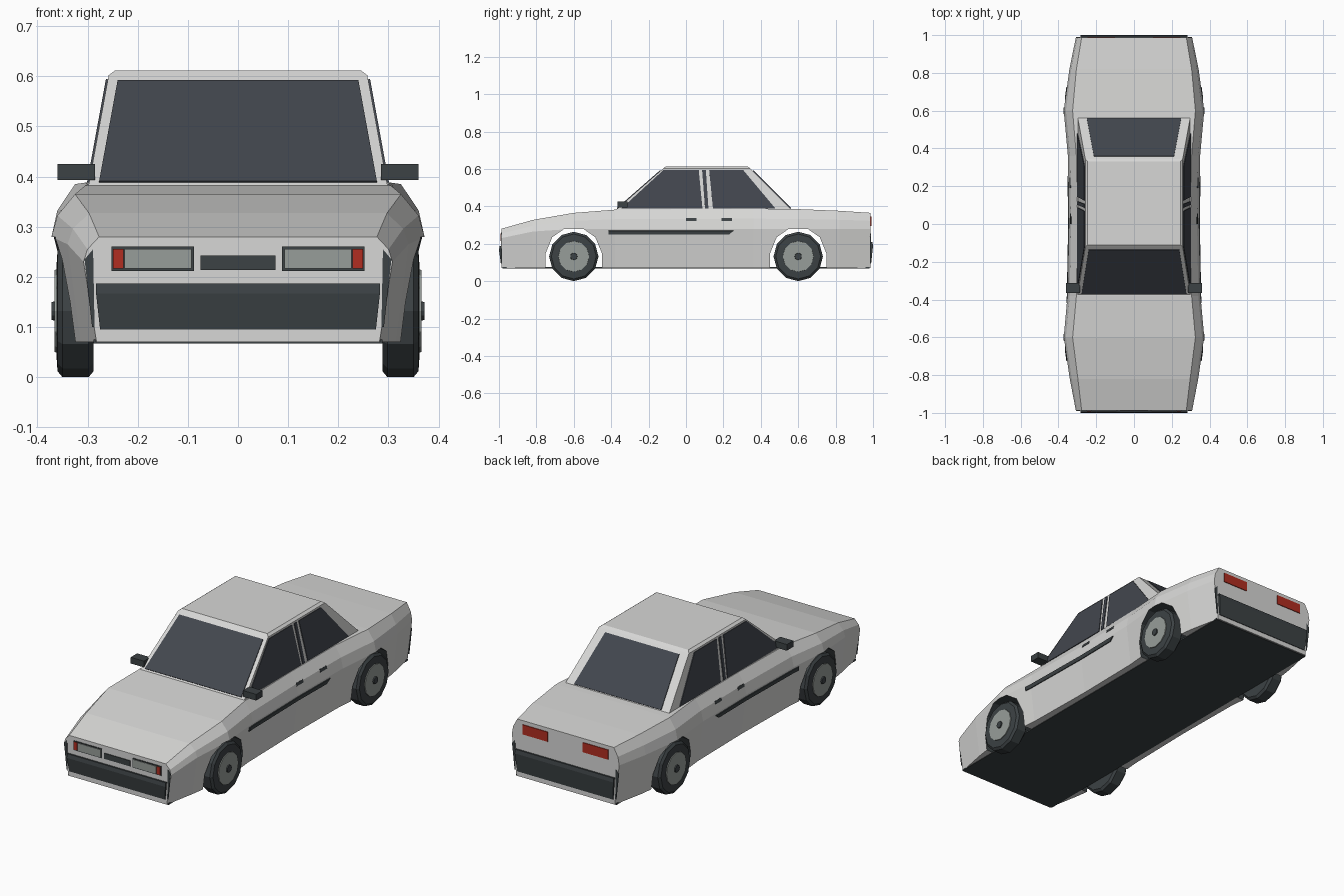
import bpy, bmesh, math
from mathutils import Vector

cube = bpy.data.objects.get("Cube")
if cube:
    bpy.data.objects.remove(cube, do_unlink=True)


def material(name, rgb):
    m = bpy.data.materials.new(name)
    m.use_nodes = True
    m.diffuse_color = (*rgb, 1)
    m.node_tree.nodes["Principled BSDF"].inputs["Base Color"].default_value = (*rgb, 1)
    return m


PAINT = material("light_grey_paint", (0.68, 0.68, 0.67))
GLASS = material("tinted_glass", (0.055, 0.062, 0.076))
TRIM = material("dark_trim", (0.045, 0.054, 0.058))
LENS = material("grey_lens", (0.31, 0.34, 0.32))
RED = material("red_lens", (0.44, 0.027, 0.015))


def loft(name, rings, mat):
    """Skin a list of equal-length rings and cap both ends."""
    bm = bmesh.new()
    loops = [[bm.verts.new(p) for p in ring] for ring in rings]
    n = len(loops[0])
    for a, b in zip(loops, loops[1:]):
        for i in range(n):
            j = (i + 1) % n
            bm.faces.new((a[i], a[j], b[j], b[i]))
    bm.faces.new(loops[0])
    bm.faces.new(loops[-1])
    bmesh.ops.recalc_face_normals(bm, faces=bm.faces)
    mesh = bpy.data.meshes.new(name)
    bm.to_mesh(mesh)
    bm.free()
    mesh.materials.append(mat)
    ob = bpy.data.objects.new(name, mesh)
    bpy.context.collection.objects.link(ob)
    return ob


def plate(name, pts, mat, height=0.004):
    """Thin panel lying on a surface, raised outward from the car."""
    pts = [Vector(p) for p in pts]
    n = (pts[1] - pts[0]).cross(pts[2] - pts[0]).normalized()
    if n.dot(sum(pts, Vector()) / len(pts) - Vector((0, 0, 0.3))) < 0:
        n = -n
    return loft(name, [[p - n * 0.002 for p in pts], [p + n * height for p in pts]], mat)


def box(name, x, y, z, mat):
    return loft(name, [[(a, y[0], z[0]), (a, y[1], z[0]), (a, y[1], z[1]), (a, y[0], z[1])]
                       for a in x], mat)


def both(maker, name, pts, *args):
    """Make a part on the left and mirror it to the right."""
    for side, s in (("left", 1), ("right", -1)):
        maker(f"{side}_{name}", [(s * x, y, z) for x, y, z in pts], *args)


# Lower body: y, top half-width, top height, widest half-width, its height
SECTIONS = [
    (-0.987, 0.277, 0.28, 0.308, 0.23),
    (-0.82, 0.297, 0.327, 0.34, 0.265),
    (-0.6, 0.325, 0.365, 0.372, 0.28),
    (-0.38, 0.305, 0.382, 0.352, 0.28),
    (0, 0.30, 0.385, 0.345, 0.28),
    (0.36, 0.305, 0.388, 0.35, 0.28),
    (0.6, 0.325, 0.385, 0.372, 0.28),
    (0.82, 0.305, 0.376, 0.342, 0.28),
    (0.987, 0.277, 0.365, 0.308, 0.28),
]
FLOOR = 0.07
TUCK = 0.026


def body_ring(y, wt, zt, wm, zm):
    half = [(wm - TUCK, FLOOR), (wm, zm), (wt + (wm - wt) * 0.75, (zm + zt) / 2), (wt, zt)]
    return [(x, y, z) for x, z in half] + [(-x, y, z) for x, z in reversed(half)]


body = loft("body", [body_ring(*s) for s in SECTIONS], PAINT)
body.data.materials.append(TRIM)

# Wheel arches cut through the body
ARCH = [(-0.15, 0), (-0.15, 0.15), (-0.115, 0.235), (-0.05, 0.28),
        (0.05, 0.28), (0.115, 0.235), (0.15, 0.15), (0.15, 0)]
for yc in (-0.6, 0.6):
    cutter = loft("arch_cutter", [[(x, yc + a, z) for a, z in ARCH] for x in (-0.5, 0.5)], TRIM)
    cutter.hide_render = True
    mod = body.modifiers.new("arch", "BOOLEAN")
    mod.operation = "DIFFERENCE"
    mod.solver = "EXACT"
    mod.object = cutter
    bpy.context.view_layer.objects.active = body
    bpy.ops.object.modifier_apply(modifier=mod.name)
    bpy.data.objects.remove(cutter, do_unlink=True)
for f in body.data.polygons:
    lining = (abs(abs(f.center.y) - 0.6) < 0.152 and f.center.z < 0.285
              and abs(f.normal.x) < 0.05)
    f.material_index = 1 if lining else 0

box("floor", (-0.288, 0.288), (-0.98, 0.98), (0.067, 0.075), TRIM)

# Cabin: half-width, front y, rear y, height
CABIN = [(0.30, -0.385, 0.575, 0.372), (0.258, -0.122, 0.345, 0.602), (0.245, -0.11, 0.33, 0.612)]
loft("cabin", [[(w, f, z), (w, r, z), (-w, r, z), (-w, f, z)] for w, f, r, z in CABIN], PAINT)


def on_cabin(column, z):
    lo, hi = CABIN[0], CABIN[1]
    t = (z - lo[3]) / (hi[3] - lo[3])
    return lo[column] + (hi[column] - lo[column]) * t


Z0, Z1 = 0.388, 0.59
for name, col, wide, narrow in (("windscreen", 1, 0.277, 0.24), ("rear_window", 2, 0.25, 0.212)):
    y0, y1 = on_cabin(col, Z0), on_cabin(col, Z1)
    plate(name, [(-wide, y0, Z0), (wide, y0, Z0), (narrow, y1, Z1), (-narrow, y1, Z1)], GLASS)

# Side windows and door pillar: lower front, lower rear, upper rear, upper front
for name, ys in (("front_side_window", (-0.345, 0.088, 0.068, -0.12)),
                 ("door_pillar", (0.102, 0.12, 0.106, 0.086)),
                 ("rear_side_window", (0.144, 0.478, 0.305, 0.124))):
    zs = (Z0, Z0, 0.594, 0.594)
    both(plate, name, [(on_cabin(0, z), y, z) for y, z in zip(ys, zs)], GLASS)


# Side trim follows the flank
def flank(y, z):
    for a, b in zip(SECTIONS, SECTIONS[1:]):
        if a[0] <= y <= b[0]:
            t = (y - a[0]) / (b[0] - a[0])
            wm = a[3] + (b[3] - a[3]) * t
            return wm - TUCK * max(0, 0.28 - z) / 0.21 - 0.3 * max(0, z - 0.28)


def strip(name, y0, y1, z0, z1, slant=0):
    corners = [(y0, z0), (y1 - slant, z0), (y1, z1), (y0, z1)]
    both(plate, name, [(flank(y, z), y, z) for y, z in corners], TRIM, 0.005)


strip("front_rub_strip", -0.415, -0.38, 0.25, 0.27)
strip("middle_rub_strip", -0.38, 0, 0.25, 0.27)
strip("rear_rub_strip", 0, 0.255, 0.25, 0.27, 0.025)
strip("front_door_handle", 0, 0.055, 0.32, 0.335)
strip("rear_door_handle", 0.19, 0.245, 0.32, 0.335)

# Door mirrors
for side, s in (("left", 1), ("right", -1)):
    box(f"{side}_mirror", (s * 0.285, s * 0.36), (-0.365, -0.312), (0.393, 0.425), TRIM)


# Bumpers and corner seams
def end_rect(y, x0, x1, z0, z1):
    return [(x0, y, z0), (x1, y, z0), (x1, y, z1), (x0, y, z1)]


for end, s, top in (("front", -1, 0.187), ("rear", 1, 0.21)):
    profile = [(0.97, top, 0.283), (0.996, top, 0.283), (1.0, top - 0.02, 0.283),
               (0.99, 0.095, 0.275), (0.97, 0.095, 0.275)]
    loft(f"{end}_bumper", [[(k * w, s * y, z) for y, z, w in profile] for k in (-1, 1)], TRIM)
    both(plate, f"{end}_corner_seam",
         [(0.286, s * 0.987, 0.1), (0.291, s * 0.987, 0.1),
          (0.306, s * 0.987, 0.235), (0.289, s * 0.987, 0.255)], TRIM, 0.002)

# Lamps and front plate
FY, RY = -0.987, 0.987
both(plate, "headlamp_frame", end_rect(FY, 0.088, 0.252, 0.212, 0.261), TRIM, 0.003)
both(plate, "headlamp", end_rect(FY, 0.093, 0.226, 0.217, 0.256), LENS, 0.006)
both(plate, "indicator", end_rect(FY, 0.228, 0.249, 0.217, 0.256), RED, 0.006)
plate("grille", end_rect(FY, -0.075, 0.075, 0.214, 0.243), TRIM)
both(plate, "tail_lamp", end_rect(RY, 0.1, 0.245, 0.295, 0.345), RED)


# Wheels: rings of (x, radius)
def turned(name, s, yc, steps, mat, sides=12):
    rings = [[(s * x, yc + r * math.cos(math.tau * i / sides),
               0.132 + r * math.sin(math.tau * i / sides)) for i in range(sides)]
             for x, r in steps]
    loft(name, rings, mat)


for side, s in (("left", 1), ("right", -1)):
    for end, yc in (("front", -0.6), ("rear", 0.6)):
        w = f"{end}_{side}"
        turned(w + "_tyre", s, yc, [(0.288, 0.12), (0.298, 0.132), (0.35, 0.132),
                                    (0.36, 0.12), (0.362, 0.09)], TRIM)
        turned(w + "_rim", s, yc, [(0.35, 0.084), (0.366, 0.082)], LENS)
        turned(w + "_hub", s, yc, [(0.36, 0.02), (0.372, 0.018)], TRIM)
